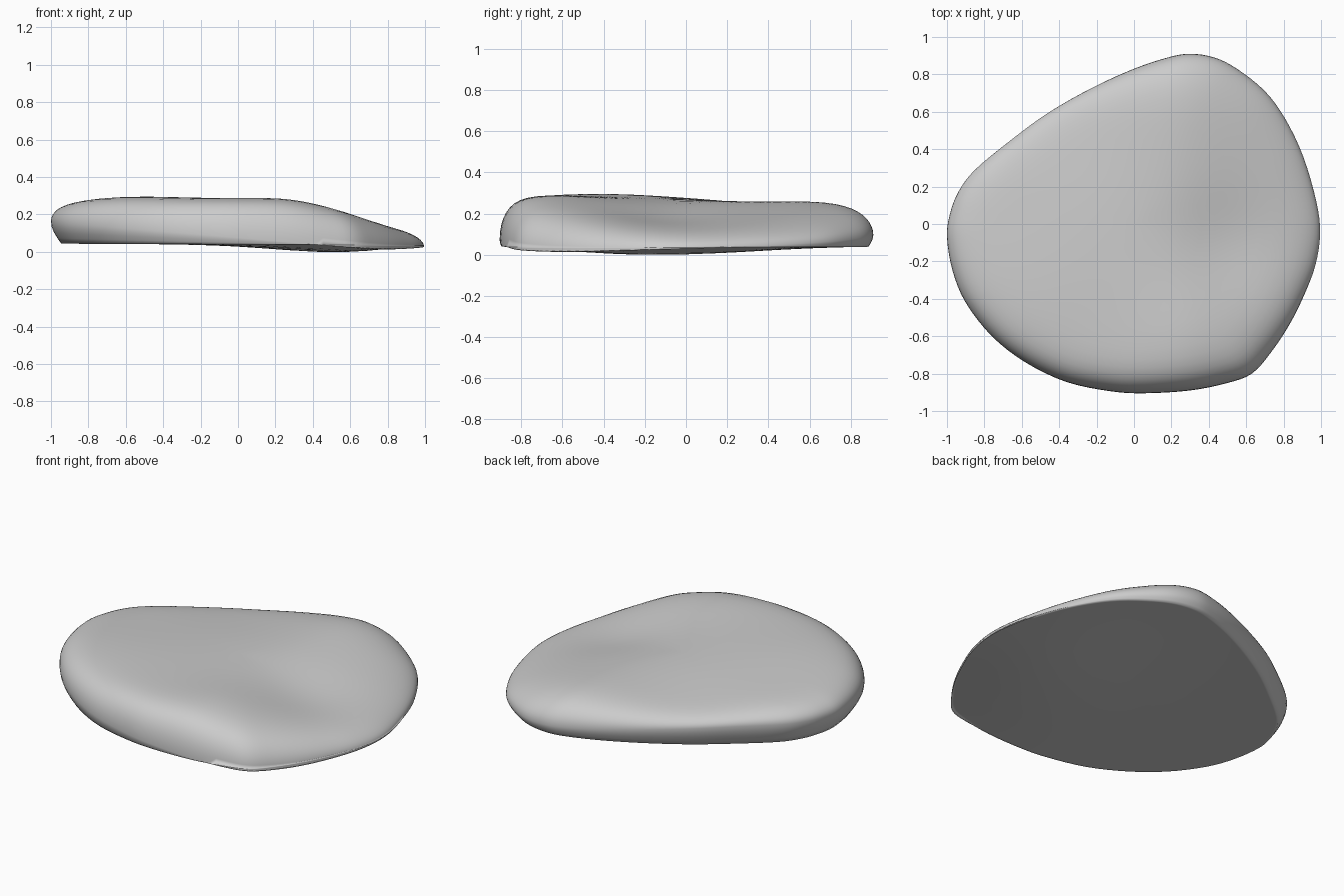
import bpy, bmesh
from math import exp, log, atan2, cos, sin, pi
from mathutils import Vector

if "Cube" in bpy.data.objects:
    bpy.data.objects.remove(bpy.data.objects["Cube"])

# Plan outline of the pebble, counter-clockwise from the right
OUTLINE = [(.995, -.05), (.975, .12), (.905, .36), (.81, .56), (.70, .71), (.55, .83), (.43, .89),
           (.30, .91), (.18, .89), (0, .83), (-.22, .73), (-.45, .60), (-.65, .455), (-.85, .29),
           (-.94, .17), (-.985, .05), (-1, -.07), (-.97, -.25), (-.90, -.42), (-.76, -.60),
           (-.58, -.74), (-.36, -.845), (-.12, -.895), (.06, -.905), (.30, -.89), (.5, -.85),
           (.63, -.80), (.73, -.69), (.83, -.54), (.91, -.38), (.97, -.22)]


def smooth_loop(pts, steps):
    """Closed Catmull-Rom curve through the points."""
    n, out = len(pts), []
    for i in range(n):
        a, b, c, d = (Vector(pts[(i + k) % n]) for k in (-1, 0, 1, 2))
        for s in range(steps):
            t = s / steps
            out.append(.5 * (2 * b + (c - a) * t + (2 * a - 5 * b + 4 * c - d) * t * t
                             + (3 * b - a - 3 * c + d) * t ** 3))
    return out


def bump(x, y, cx, cy, rx, ry):
    return exp(-((x - cx) / rx) ** 2 - ((y - cy) / ry) ** 2)


def crown(x, y):
    """Worn top: plateau falling to the right, with a shallow hollow."""
    fall = .06 * log(1 + exp((x - .27) / .06))
    return (.272 - .025 * y - .22 * fall + .016 * bump(x, y, -.55, -.35, .4, .4)
            - .04 * bump(x, y, .48, -.1, .33, .3) + .008 * bump(x, y, .35, -.6, .3, .2)
            - .022 * bump(x, y, -.4, .55, .4, .35) + .014 * bump(x, y, .35, .7, .35, .3))


def top_point(p, t):
    a = atan2(p.y, p.x)
    mid = .10 - .068 * cos(a) + .02 * sin(a) - .02 * exp(-((a + .8) / .5) ** 2)
    power = 10.5 - 2 * sin(a)
    x, y = p * t
    return x, y, mid + (crown(x, y) - mid) * max(0, 1 - t ** power) ** .5


def bottom_point(p, t):
    a = atan2(p.y, p.x)
    inset = max(0, .024 - .032 * cos(a) + .012 * sin(a))
    x, y = p * t * (1 - inset)
    return x, y, .042 - .004 * x - .041 * bump(x, y, .55, -.15, .5, .65) * (1 - t ** 5)


# Side wall bulging from the base edge to the widest line
def side_point(p, f):
    lo, hi = Vector(bottom_point(p, 1)), Vector(top_point(p, 1))
    g = sin(f * pi / 2)
    return lo.x + (hi.x - lo.x) * g, lo.y + (hi.y - lo.y) * g, lo.z + (hi.z - lo.z) * f


loop = smooth_loop(OUTLINE, 4)
T_BOTTOM = [.15, .3, .45, .6, .7, .8, .88, .95, .985, 1]
T_TOP = [1, .997, .99, .98, .965, .945, .92, .89, .85, .8, .74, .67, .6, .52, .44, .36, .28, .2, .1]
rings = [[bottom_point(p, t) for p in loop] for t in T_BOTTOM]
rings += [[side_point(p, f) for p in loop] for f in (.25, .5, .75)]
rings += [[top_point(p, t) for p in loop] for t in T_TOP]

# Skin the rings and close both poles
bm = bmesh.new()
vr = [[bm.verts.new(c) for c in r] for r in rings]
n = len(loop)
for lower, upper in zip(vr, vr[1:]):
    for i in range(n):
        j = (i + 1) % n
        bm.faces.new((lower[i], lower[j], upper[j], upper[i]))
base = bm.verts.new(bottom_point(Vector((0, 0)), 0))
peak = bm.verts.new((0, 0, crown(0, 0)))
for i in range(n):
    j = (i + 1) % n
    bm.faces.new((base, vr[0][j], vr[0][i]))
    bm.faces.new((peak, vr[-1][i], vr[-1][j]))
bmesh.ops.recalc_face_normals(bm, faces=bm.faces)
for f in bm.faces:
    f.smooth = True
low = min(v.co.z for v in bm.verts)
bmesh.ops.translate(bm, verts=bm.verts, vec=(0, 0, -low))

mesh = bpy.data.meshes.new("flat_stone")
bm.to_mesh(mesh)
bm.free()
stone = bpy.data.objects.new("flat_stone", mesh)
bpy.context.collection.objects.link(stone)
